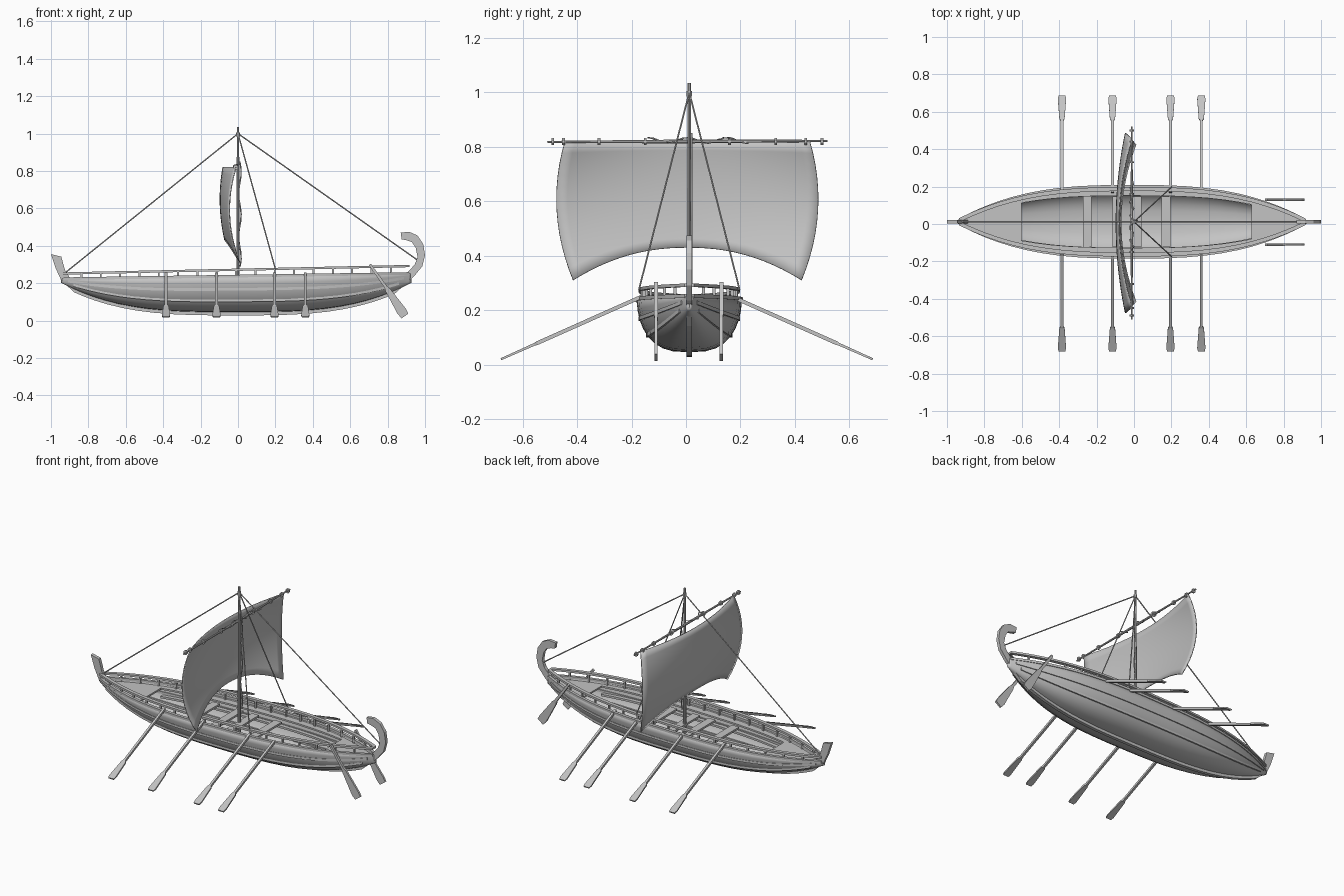
import bpy, bmesh, math
from mathutils import Vector

if "Cube" in bpy.data.objects:
    bpy.data.objects.remove(bpy.data.objects["Cube"], do_unlink=True)

mat = bpy.data.materials.new("weathered_grey")
mat.use_nodes = True
GREY = (0.55, 0.55, 0.55, 1)
mat.diffuse_color = GREY
mat.node_tree.nodes["Principled BSDF"].inputs["Base Color"].default_value = GREY

Y0 = 0.012           # centre line of the ship
BOW, STERN = -0.95, 0.93


def loft(name, rings, closed=False, smooth=False, thickness=0):
    """Skin a row of equal-length rings; closed rings also get end caps."""
    bm = bmesh.new()
    rows = [[bm.verts.new(p) for p in r] for r in rings]
    n = len(rows[0])
    for a, b in zip(rows, rows[1:]):
        for i in range(n if closed else n - 1):
            j = (i + 1) % n
            bm.faces.new((a[i], a[j], b[j], b[i]))
    if closed:
        bm.faces.new(rows[0])
        bm.faces.new(rows[-1])
    bmesh.ops.recalc_face_normals(bm, faces=bm.faces)
    me = bpy.data.meshes.new(name)
    bm.to_mesh(me)
    bm.free()
    ob = bpy.data.objects.new(name, me)
    bpy.context.collection.objects.link(ob)
    me.materials.append(mat)
    if thickness:
        mod = ob.modifiers.new("thickness", 'SOLIDIFY')
        mod.thickness, mod.offset = thickness, 0
    if smooth:
        bpy.ops.object.select_all(action='DESELECT')
        bpy.context.view_layer.objects.active = ob
        ob.select_set(True)
        bpy.ops.object.shade_smooth_by_angle(angle=math.radians(35))
    return ob


def box_sweep(name, pts, w, h):
    """Rectangular bar running mostly along x."""
    loft(name, [[(x, y + a * w, z + b * h) for a, b in
                 ((-1, -1), (1, -1), (1, 1), (-1, 1))] for x, y, z in pts], True)


def rod(name, stops, side=None, sides=8):
    """Bar through (point, half_a, half_b); side is the direction of half_a."""
    pts = [Vector(s[0]) for s in stops]
    rings = []
    for i, (p, ra, rb) in enumerate(stops):
        d = (pts[min(i + 1, len(pts) - 1)] - pts[max(i - 1, 0)]).normalized()
        ref = Vector(side) if side else (Vector((0, 1, 0)) if abs(d.y) < 0.9 else Vector((1, 0, 0)))
        u = (ref - d * ref.dot(d)).normalized()
        v = d.cross(u)
        turn = math.pi / sides
        k = 1 / math.cos(turn)
        rings.append([pts[i] + u * (k * ra * math.cos(turn + 2 * math.pi * q / sides))
                      + v * (k * rb * math.sin(turn + 2 * math.pi * q / sides)) for q in range(sides)])
    loft(name, rings, True, sides > 4)


# Hull lines
def x_at(t):
    return (BOW + STERN) / 2 + t * (STERN - BOW) / 2


def width(t):
    return 0.188 * (1 - abs(t) ** 2.8)


def keel(t):
    return 0.05 + 0.16 * abs(t) ** 3.2


def sheer(t):
    return 0.238 + 0.015 * x_at(t)


def hull_point(t, a, side=1):
    y = width(t) * max(0, math.sin(a)) ** 0.7
    return (x_at(t), Y0 + side * y, sheer(t) - (sheer(t) - keel(t)) * math.cos(a))


def stations(lo, hi, n):
    a, b = math.asin(lo), math.asin(hi)
    return [math.sin(a + (b - a) * i / n) for i in range(n + 1)]


# Hull shell
rings = []
for t in stations(-0.995, 0.995, 28):
    half = [math.pi / 2 * i / 8 for i in range(9)]
    rings.append([hull_point(t, a, -1) for a in reversed(half)] +
                 [hull_point(t, a) for a in half[1:]])
loft("hull", rings, smooth=True, thickness=0.01)

# Keel with raised bow post and curled stern post
outline = [((-1.0, 0.355), (-0.945, 0.342)), ((-0.975, 0.28), (-0.925, 0.27)),
           ((-0.945, 0.215), (-0.89, 0.215))]
for t in stations(-0.92, 0.9, 20):
    outline.append(((x_at(t), keel(t) - 0.022), (x_at(t), keel(t) + 0.012)))
outline += [((0.94, 0.235), (0.9, 0.25)), ((0.985, 0.29), (0.945, 0.3)),
            ((1.0, 0.35), (0.96, 0.34)), ((0.99, 0.41), (0.95, 0.39)),
            ((0.96, 0.455), (0.93, 0.42)), ((0.915, 0.475), (0.9, 0.43)),
            ((0.87, 0.47), (0.875, 0.435))]
loft("keel_and_posts", [[(p[0], Y0 - 0.01, p[1]), (p[0], Y0 + 0.01, p[1]),
                         (q[0], Y0 + 0.01, q[1]), (q[0], Y0 - 0.01, q[1])]
                        for p, q in outline], True)

for s, label in ((1, "left"), (-1, "right")):
    # Outer wales
    for k, deg in enumerate((90, 68, 46)):
        lim = 0.985 - 0.03 * k
        box_sweep(f"wale_{k}_{label}", [hull_point(t, math.radians(deg), s)
                  for t in stations(-lim, lim, 26)], 0.009, 0.007)

    # Top rail on short posts
    def rail(t):
        return (x_at(t), Y0 + s * width(t) * 0.93, 0.272 + 0.0215 * x_at(t))
    box_sweep(f"top_rail_{label}", [rail(t) for t in stations(-0.985, 0.985, 26)], 0.011, 0.006)
    for i in range(17):
        t = -0.88 + 0.11 * i
        x, y, z = rail(t)
        rod(f"rail_post_{label}_{i}", [((x, y, sheer(t) - 0.015), 0.005, 0.005),
                                       ((x, y, z), 0.005, 0.005)], sides=4)

    # Side deck and inner stringer
    mid = stations(-0.63, 0.68, 14)
    loft(f"side_deck_{label}", [[(x_at(t), Y0 + s * width(t) * f, sheer(t) - 0.02)
                                 for f in (0.74, 0.97)] for t in mid], thickness=0.01)
    box_sweep(f"stringer_{label}", [(x_at(t), Y0 + s * width(t) * 0.8, sheer(t) - 0.07)
                                    for t in mid], 0.012, 0.006)

    # Rowing oars
    for i, x in enumerate((-0.385, -0.115, 0.195, 0.36)):
        def at(r):
            return (x, 0.003 + s * r, 0.25 - (r - 0.165) * 0.445)
        rod(f"oar_{label}_{i}", [(at(0.165), 0.007, 0.007), (at(0.55), 0.007, 0.007),
                                 (at(0.56), 0.014, 0.005), (at(0.665), 0.022, 0.004),
                                 (at(0.683), 0.018, 0.004)], side=(1, 0, 0), sides=4)

    # Steering oar
    y = 0.01 + s * 0.12
    rod(f"steering_oar_{label}", [((0.705, y, 0.3), 0.007, 0.007), ((0.79, y, 0.18), 0.007, 0.008),
                                  ((0.8, y, 0.165), 0.006, 0.014), ((0.875, y, 0.05), 0.006, 0.026),
                                  ((0.893, y, 0.025), 0.006, 0.022)], side=(0, 1, 0), sides=4)

    # Shroud
    rod(f"shroud_{label}", [((0, Y0, 1.0), 0.003, 0.003),
                            ((0.2, Y0 + s * 0.185, 0.275), 0.003, 0.003)], sides=6)

# End decks
for name, lo, hi in (("bow_deck", -0.985, -0.63), ("stern_deck", 0.68, 0.985)):
    loft(name, [[(x_at(t), Y0 + f * width(t) * 0.97, sheer(t) - 0.02) for f in (-1, 0, 1)]
                for t in stations(lo, hi, 8)], thickness=0.01)

# Rowing benches
for i, x in enumerate((-0.25, -0.09, 0.015, 0.17)):
    box_sweep(f"bench_{i}", [(x - 0.024, Y0, 0.2), (x + 0.024, Y0, 0.2)], 0.135, 0.006)

# Mast, yard and ropes
rod("mast", [((0, Y0, 0.05), 0.009, 0.009), ((0, Y0, 0.8), 0.007, 0.007),
             ((0, Y0, 1.035), 0.006, 0.006)])
rod("mast_collar", [((0, Y0, 0.985), 0.01, 0.01), ((0, Y0, 1.005), 0.01, 0.01)])
rod("yard", [((-0.012, -0.51, 0.818), 0.004, 0.004), ((-0.012, 0, 0.82), 0.007, 0.007),
             ((-0.012, 0.52, 0.822), 0.004, 0.004)])
for i, y in enumerate((-0.49, -0.45, -0.32, -0.15, 0.16, 0.33, 0.44, 0.5)):
    rod(f"yard_tie_{i}", [((-0.012, y - 0.005, 0.82), 0.011, 0.013),
                          ((-0.012, y + 0.005, 0.82), 0.011, 0.013)])
rod("yard_lashing", [((-0.012 + 0.012 * math.sin(i * 1.7), -0.14 + 0.0185 * i,
                       0.824 + 0.01 * math.cos(i * 0.8)), 0.003, 0.003) for i in range(21)], sides=5)
rod("halyard", [((0.01 + 0.007 * math.sin(i * 1.1), Y0 + 0.008, 0.85 - 0.04 * i), 0.003, 0.003)
                for i in range(15)], sides=5)
rod("fore_stay", [((0, Y0, 1.0), 0.003, 0.003), ((-0.925, Y0, 0.255), 0.003, 0.003)], sides=6)
rod("back_stay", [((0, Y0, 1.0), 0.003, 0.003), ((0.965, Y0, 0.32), 0.003, 0.003)], sides=6)

# Billowing sail with arched foot
rows = []
for j in range(13):
    v = j / 12
    half = 0.45 + 0.15 * v - 0.18 * v * v
    row = []
    for i in range(25):
        u = -1 + i / 12
        centre = -0.08 - 0.07 * v + 0.08 * v * v
        edge = -0.01 - 0.16 * v + 0.18 * v * v
        foot = 0.43 - 0.12 * abs(u) ** 2.2
        row.append((centre + (edge - centre) * u * u, 0.005 + u * half, 0.82 + (foot - 0.82) * v))
    rows.append(row)
loft("sail", rows, smooth=True, thickness=0.006)
